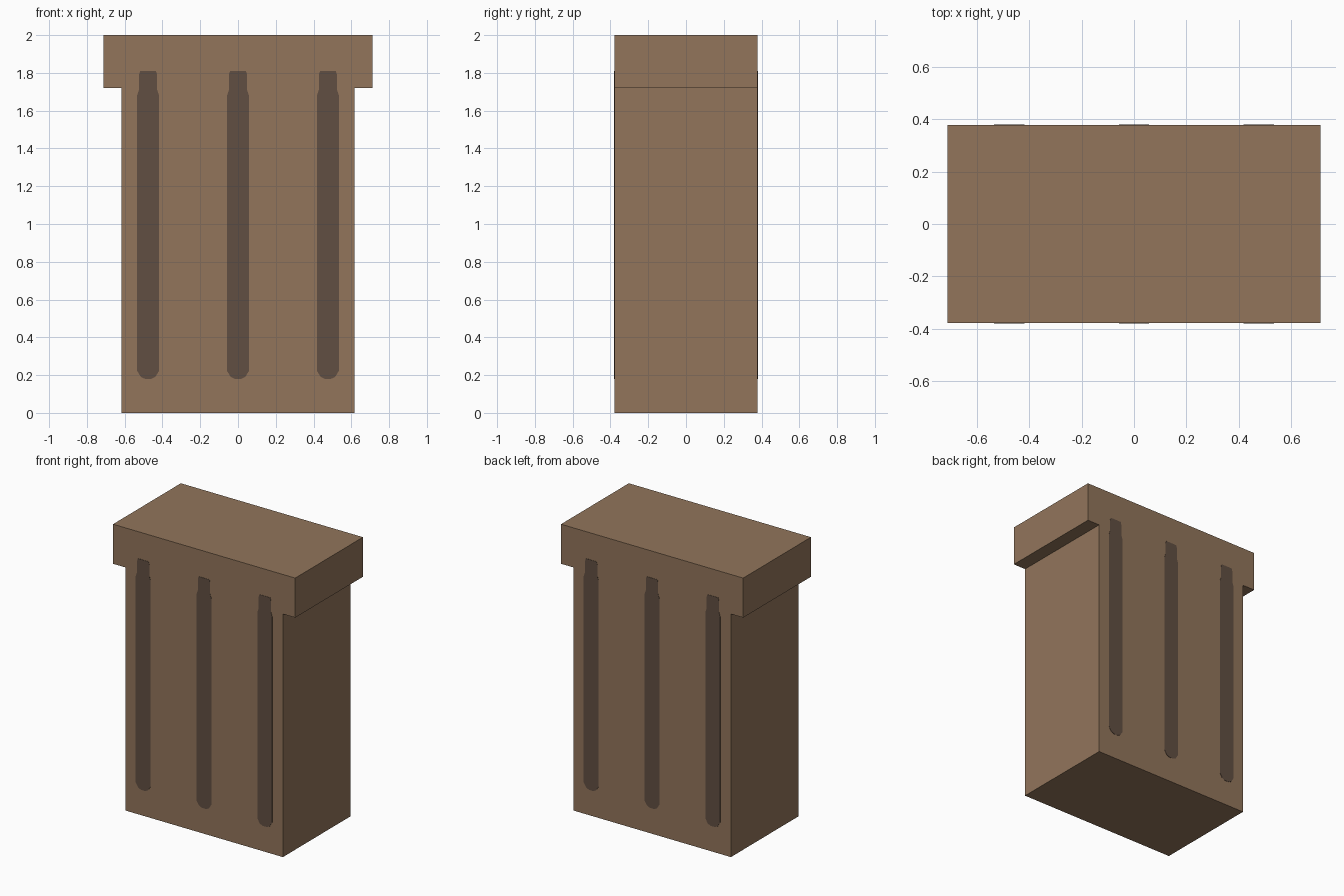
import bpy
import bmesh
from mathutils import Vector

cube = bpy.data.objects.get("Cube")
if cube:
    bpy.data.objects.remove(cube, do_unlink=True)


def make_material(name, rgb):
    mat = bpy.data.materials.new(name)
    mat.use_nodes = True
    colour = (*rgb, 1.0)
    mat.diffuse_color = colour
    mat.node_tree.nodes["Principled BSDF"].inputs["Base Color"].default_value = colour
    return mat


def mirrored(half):
    """Close a right-hand (x, z) half outline, listed bottom to top, across x = 0."""
    return half + [(-x, z) for x, z in reversed(half)]


def extrude_profile(name, half, y_min, y_max, mat, x_offset=0.0):
    """Solid made by extruding a symmetric x-z outline along y."""
    bm = bmesh.new()
    verts = [bm.verts.new((x + x_offset, y_min, z)) for x, z in mirrored(half)]
    face = bm.faces.new(verts)
    result = bmesh.ops.extrude_face_region(bm, geom=[face])
    moved = [g for g in result["geom"] if isinstance(g, bmesh.types.BMVert)]
    bmesh.ops.translate(bm, verts=moved, vec=Vector((0, y_max - y_min, 0)))
    bmesh.ops.recalc_face_normals(bm, faces=bm.faces)
    mesh = bpy.data.meshes.new(name)
    bm.to_mesh(mesh)
    bm.free()
    mesh.materials.append(mat)
    obj = bpy.data.objects.new(name, mesh)
    bpy.context.collection.objects.link(obj)
    return obj


brown = make_material("warm_brown", (0.287, 0.178, 0.105))
dark = make_material("dark_brown", (0.119, 0.078, 0.054))

DEPTH = 0.379
PLATE = 0.002

# T-shaped block: body with an overhanging cap, flush front and back
block = [(0.617, 0), (0.617, 1.72), (0.713, 1.72), (0.713, 2)]
extrude_profile("pillar_block", block, -DEPTH, DEPTH, brown)

# Painted grooves: rounded foot, straight shaft, narrower tip
groove = [(0.016, 0.18), (0.038, 0.19), (0.058, 0.222), (0.058, 1.68),
          (0.048, 1.71), (0.048, 1.79), (0.042, 1.81)]
for side, x in (("right", -0.476), ("middle", 0), ("left", 0.476)):
    extrude_profile(f"front_groove_{side}", groove, -DEPTH - PLATE, -DEPTH + PLATE, dark, x)
    extrude_profile(f"back_groove_{side}", groove, DEPTH - PLATE, DEPTH + PLATE, dark, x)
